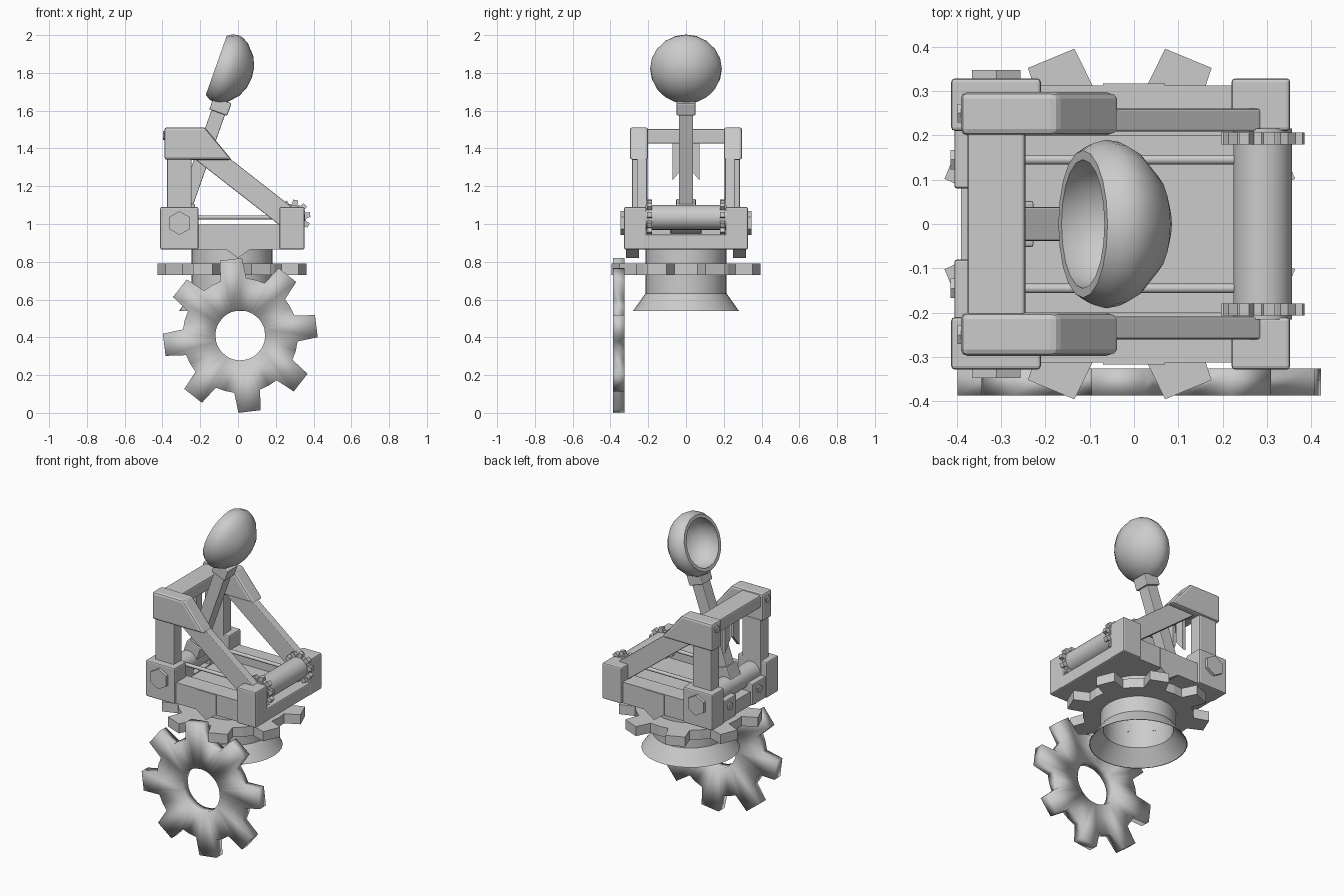
import bpy, bmesh, math
from mathutils import Matrix, Vector

if "Cube" in bpy.data.objects:
    bpy.data.objects.remove(bpy.data.objects["Cube"])

grey = bpy.data.materials.new("plain_grey")
grey.diffuse_color = (0.6, 0.6, 0.6, 1)
grey.use_nodes = True
grey.node_tree.nodes["Principled BSDF"].inputs["Base Color"].default_value = grey.diffuse_color


def finish(name, bm, smooth=None, bevel=0):
    bmesh.ops.recalc_face_normals(bm, faces=bm.faces)
    me = bpy.data.meshes.new(name)
    bm.to_mesh(me)
    bm.free()
    me.materials.append(grey)
    ob = bpy.data.objects.new(name, me)
    bpy.context.collection.objects.link(ob)
    if bevel:
        m = ob.modifiers.new("bevel", 'BEVEL')
        m.width, m.segments, m.limit_method = bevel, 2, 'ANGLE'
    if smooth:
        bpy.ops.object.select_all(action='DESELECT')
        ob.select_set(True)
        bpy.context.view_layer.objects.active = ob
        bpy.ops.object.shade_smooth_by_angle(angle=math.radians(smooth))
    return ob


def box(name, x, y, z, bevel=0.008, mat=None):
    bm = bmesh.new()
    bmesh.ops.create_cube(bm, size=1)
    for v in bm.verts:
        v.co = [a + (b - a) * (c + 0.5) for (a, b), c in zip((x, y, z), v.co)]
    if mat:
        bm.transform(mat)
    return finish(name, bm, 0, bevel)


def prism(name, pts, lo, hi, mat=None, bevel=0):
    """Extrude a 2D outline in x,z along y, or transformed by mat."""
    bm = bmesh.new()
    f = bm.faces.new([bm.verts.new((p[0], lo, p[1])) for p in pts])
    r = bmesh.ops.extrude_face_region(bm, geom=[f])
    for v in r['geom']:
        if isinstance(v, bmesh.types.BMVert):
            v.co.y = hi
    if mat:
        bm.transform(mat)
    return finish(name, bm, 0, bevel)


def rod(name, a, b, r, n=24, turn=0, smooth=40):
    a, b = Vector(a), Vector(b)
    bm = bmesh.new()
    bmesh.ops.create_cone(bm, cap_ends=True, segments=n, radius1=r, radius2=r, depth=(b - a).length)
    bm.transform(Matrix.Translation((a + b) / 2) @ (b - a).to_track_quat('Z', 'Y').to_matrix().to_4x4()
                 @ Matrix.Rotation(turn, 4, 'Z'))
    return finish(name, bm, smooth)


def lathe(name, prof, n, mat, smooth=40):
    """Spin (radius, height) points round local z."""
    bm = bmesh.new()
    vs = [bm.verts.new((r, 0, h)) for r, h in prof]
    es = [bm.edges.new(p) for p in zip(vs, vs[1:])]
    bmesh.ops.spin(bm, geom=vs + es, axis=(0, 0, 1), cent=(0, 0, 0), steps=n, angle=math.tau)
    bmesh.ops.remove_doubles(bm, verts=bm.verts, dist=1e-4)
    bm.transform(mat)
    return finish(name, bm, smooth)


def gear(name, teeth, hole, root, tip, thick, mat, phase=0, smooth=0, half=8, foot=11.5):
    """Ring of quads whose outer edge steps out into teeth; axis is local z."""
    bm = bmesh.new()
    cols = []
    step = 360 / teeth
    for t in range(teeth):
        for a, r, is_tip in ((-foot, root, 0), (-half, tip, 1), (half, tip, 1), (foot, root, 0), (step / 2, root, 0)):
            q = math.radians(t * step + a + phase)
            ring = [(hole, -1), (r, -1), (r, 1), (hole, 1)]
            cols.append([bm.verts.new((d * math.cos(q), d * math.sin(q), s * thick / 2)) for d, s in ring])
    for i, c in enumerate(cols):
        d = cols[(i + 1) % len(cols)]
        for k in range(4):
            bm.faces.new((c[k], d[k], d[k - 3], c[k - 3]))
    bm.transform(mat)
    return finish(name, bm, smooth)


T = Matrix.Translation
along_y = Matrix.Rotation(math.radians(90), 4, 'X')

# Base frame
box("deck", (-0.36, 0.30), (-0.25, 0.25), (0.866, 0.945), 0)
box("front_beam", (0.22, 0.35), (-0.25, 0.25), (0.865, 0.945))
box("rear_board", (-0.39, -0.25), (-0.25, 0.25), (0.865, 0.95), 0)
for s, side in ((-1, "left"), (1, "right")):
    def ys(a, b):
        return tuple(sorted((s * a, s * b)))
    box("rear_corner_" + side, (-0.412, -0.21), ys(0.21, 0.328), (0.865, 1.09))
    box("front_corner_" + side, (0.22, 0.352), ys(0.21, 0.328), (0.865, 1.09))
    box("side_rail_" + side, (-0.25, 0.25), ys(0.20, 0.312), (0.866, 0.997), 0)
    prism("rail_wedge_" + side, [(-0.07, 0.995), (-0.07, 0.87), (0, 0.82), (0.07, 0.87), (0.07, 0.995)],
          *ys(0.25, 0.317))
    box("rear_block_" + side, (-0.405, -0.25), ys(0.08, 0.22), (0.866, 1.0), 0.006)
    # Uprights, caps and braces
    box("upright_" + side, (-0.375, -0.245), ys(0.205, 0.285), (0.98, 1.40))
    prism("cap_" + side, [(-0.39, 1.34), (-0.39, 1.512), (-0.175, 1.512), (-0.033, 1.34)],
          *ys(0.2, 0.297), bevel=0.014)
    prism("brace_" + side, [(-0.25, 1.36), (-0.06, 1.36), (0.285, 1.09), (0.285, 0.95), (0.27, 0.955)],
          *ys(0.208, 0.26), bevel=0.005)
    # Bolts and tie rods
    rod("hex_bolt_" + side, (-0.31, s * 0.3, 1.005), (-0.31, s * 0.347, 1.005), 0.063, 6,
        turn=0 if s < 0 else math.pi, smooth=0).rotation_euler = (0, 0, 0)
    rod("cap_bolt_" + side, (-0.38, s * 0.25, 1.468), (-0.398, s * 0.25, 1.468), 0.024, 6, smooth=0)
    rod("block_bolt_" + side, (-0.39, s * 0.145, 0.95), (-0.414, s * 0.145, 0.95), 0.025, 6, smooth=0)
    rod("tie_rod_" + side, (-0.33, s * 0.145, 1.035), (0.29, s * 0.145, 1.035), 0.011, 10)
    # Winch ratchet
    gear("ratchet_" + side, 10, 0.04, 0.072, 0.094, 0.027, T((0.29, s * 0.193, 1.035)) @ along_y, 9)
    # Hanging pennant beside the arm
    outline = [(s * 0.015, 1.46), (s * 0.072, 1.46), (s * 0.072, 1.23), (s * 0.015, 1.30)]
    prism("pennant_" + side, outline, 0.30, 0.32, Matrix.Rotation(math.radians(90), 4, 'Z'))

box("cross_beam", (-0.375, -0.245), (-0.21, 0.21), (1.425, 1.503))
rod("winch_drum", (0.29, -0.215, 1.035), (0.29, 0.215, 1.035), 0.066)
rod("arm_axle", (-0.31, -0.22, 1.01), (-0.31, 0.22, 1.01), 0.062)

# Throwing arm, leaning towards the front
lean = T((-0.31, 0, 1.01)) @ Matrix.Rotation(math.radians(19.5), 4, 'Y')
box("arm", (-0.038, 0.038), (-0.038, 0.038), (0, 0.66), 0.004, lean)
box("arm_collar", (-0.05, 0.05), (-0.05, 0.05), (0.615, 0.685), 0.006, lean)
box("arm_foot", (-0.05, 0.05), (-0.052, 0.052), (0.03, 0.115), 0.006, lean)

# Cup: outer bulge, rim and hollow
cup = T((-0.115, 0, 1.84)) @ Matrix.Rotation(math.radians(109.5), 4, 'Y')
lathe("cup", [(0, 0.20), (0.055, 0.193), (0.11, 0.17), (0.165, 0.12), (0.185, 0.085), (0.19, 0.055),
              (0.182, 0.025), (0.166, 0), (0.145, 0), (0.15, 0.04), (0.135, 0.09), (0.09, 0.135), (0, 0.155)],
      20, cup)

# Turntable: neck, flared skirt and flat gear
lathe("neck", [(0.2, 0.63), (0.215, 0.63), (0.215, 0.868), (0, 0.868)], 32, T((-0.032, 0, 0)))
lathe("skirt", [(0.2, 0.86), (0.2, 0.63), (0.276, 0.54), (0.28, 0.54), (0.215, 0.632)], 32, T((-0.032, 0, 0)))
gear("turntable_gear", 8, 0.2, 0.315, 0.408, 0.06, T((-0.032, 0, 0.76)), 22.5)

# Upright drive gear with soft shading
gear("drive_gear", 8, 0.132, 0.305, 0.41, 0.06, T((0.012, -0.356, 0.41)) @ along_y, 7, smooth=180, half=8.3, foot=13)
